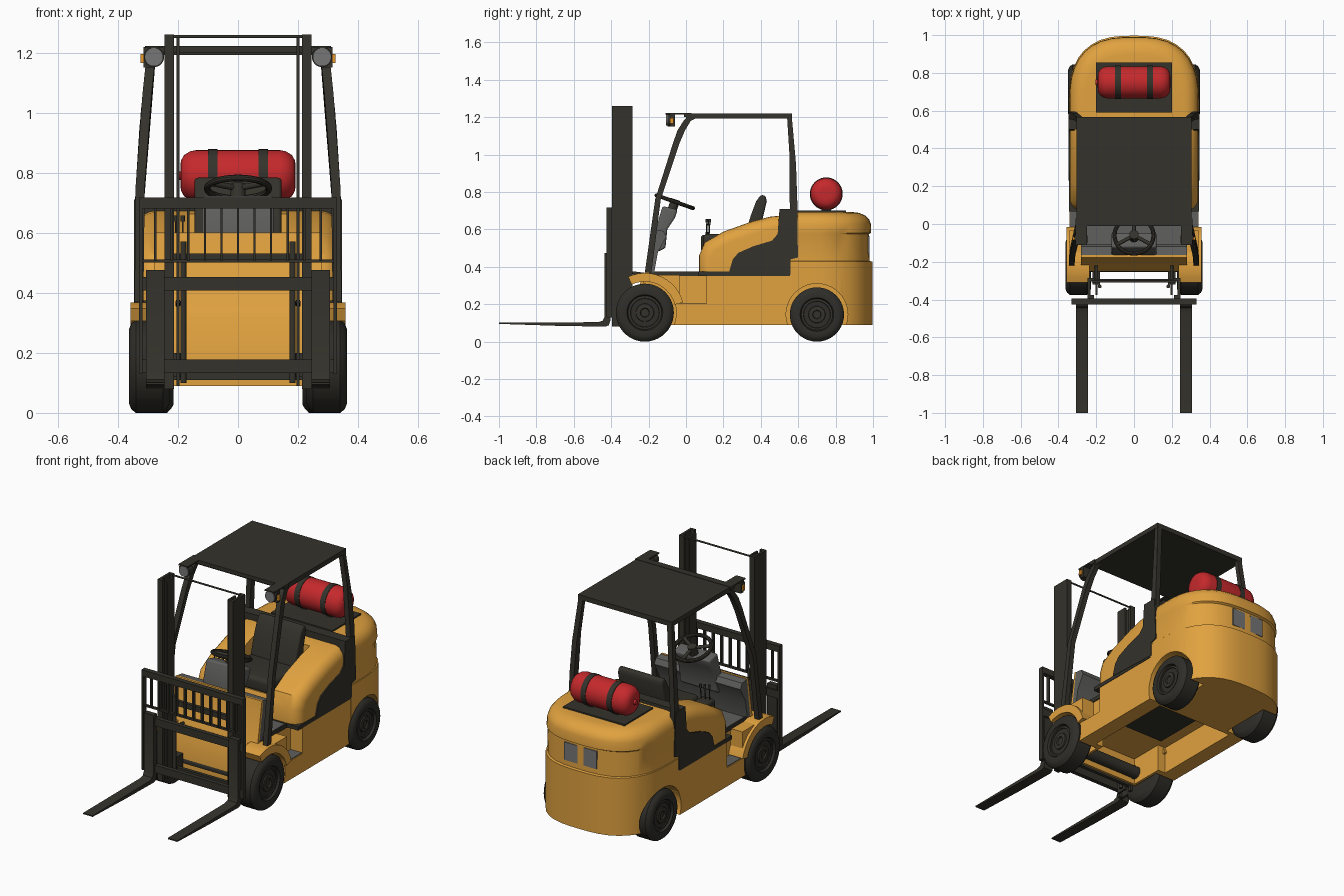
import bpy, bmesh, math
from mathutils import Vector

if "Cube" in bpy.data.objects:
    bpy.data.objects.remove(bpy.data.objects["Cube"])

def material(name, r, g, b):
    m = bpy.data.materials.new(name)
    m.use_nodes = True
    m.diffuse_color = (r, g, b, 1)
    m.node_tree.nodes["Principled BSDF"].inputs["Base Color"].default_value = (r, g, b, 1)
    return m

YELLOW = material("body yellow", .75, .36, .05)
DARK = material("frame charcoal", .034, .032, .024)
RUBBER = material("tire rubber", .028, .027, .022)
GREY = material("cab grey", .115, .115, .11)
RED = material("tank red", .56, .022, .025)
LAMP = material("lamp grey", .18, .18, .18)
AMBER = material("signal amber", .8, .3, .02)
parts = []

def apply(ob, kind, **settings):
    mod = ob.modifiers.new(kind.lower(), kind)
    for key, value in settings.items():
        setattr(mod, key, value)
    bpy.context.view_layer.objects.active = ob
    bpy.ops.object.modifier_apply(modifier=mod.name)

def finish(name, bm, mat, mirror=False, bevel=0):
    bmesh.ops.remove_doubles(bm, verts=bm.verts, dist=1e-5)
    bmesh.ops.recalc_face_normals(bm, faces=bm.faces)
    mesh = bpy.data.meshes.new(name)
    bm.to_mesh(mesh)
    bm.free()
    mesh.materials.append(mat)
    ob = bpy.data.objects.new(name, mesh)
    bpy.context.collection.objects.link(ob)
    if bevel:
        apply(ob, "BEVEL", width=bevel, segments=5, limit_method="ANGLE",
              angle_limit=math.radians(50), use_clamp_overlap=False)
    if mirror:
        apply(ob, "MIRROR", use_mirror_merge=False)
    parts.append(ob)
    return ob

def prism(name, yz, x0, x1, mat, mirror=False, bevel=0, lean=None):
    """Side profile extruded across x."""
    bm = bmesh.new()
    a, b = ([bm.verts.new((x, y, z)) for y, z in yz] for x in (x0, x1))
    bm.faces.new(a)
    bm.faces.new(b)
    for i in range(len(yz)):
        j = (i + 1) % len(yz)
        bm.faces.new((a[i], a[j], b[j], b[i]))
    if lean:
        for v in bm.verts:
            v.co.x -= lean(v.co.z)
    return finish(name, bm, mat, mirror, bevel)

def box(name, x, y, z, mat, mirror=False, bevel=0):
    return prism(name, [(y[0], z[0]), (y[1], z[0]), (y[1], z[1]), (y[0], z[1])],
                 x[0], x[1], mat, mirror, bevel)

def loft(bm, rings, cap=False):
    rings = [[bm.verts.new(p) for p in ring] for ring in rings]
    n = len(rings[0])
    for a, b in zip(rings, rings[1:]):
        for i in range(n):
            bm.faces.new((a[i], a[(i + 1) % n], b[(i + 1) % n], b[i]))
    if cap:
        bm.faces.new(rings[0])
        bm.faces.new(rings[-1])

def lathe(name, profile, cy, cz, mat, mirror=False, n=40):
    """Profile of (x, radius) turned about an axis along x."""
    bm = bmesh.new()
    turn = [2 * math.pi * i / n for i in range(n)]
    loft(bm, [[(x, cy + r * math.cos(t), cz + r * math.sin(t)) for t in turn] for x, r in profile], True)
    return finish(name, bm, mat, mirror)

def tube(name, points, r, mat, mirror=False):
    bm = bmesh.new()
    for p, q in zip(points, points[1:]):
        p, q = Vector(p), Vector(q)
        d = (q - p).normalized()
        u = d.orthogonal().normalized()
        w = d.cross(u)
        ring = [(u * math.cos(t) + w * math.sin(t)) * r for t in (math.tau * i / 20 for i in range(20))]
        loft(bm, [[p + o for o in ring], [q + o for o in ring]], True)
    return finish(name, bm, mat, mirror)

def cut(targets, cutter):
    cutter.hide_render = True
    for ob in targets:
        apply(ob, "BOOLEAN", operation="DIFFERENCE", solver="EXACT", object=cutter)
    parts.remove(cutter)
    bpy.data.objects.remove(cutter)

# Chassis, hollow below, and rounded counterweight
chassis = prism("chassis", [(-.25, .09), (-.25, .3), (-.225, .355), (.56, .355), (.56, .09)], -.342, .342, YELLOW)
half = [(.345, .555), (.345, .66), (.342, .73), (.335, .78), (.32, .83), (.295, .88), (.265, .918),
        (.225, .95), (.18, .974), (.12, .99), (.06, .996), (0, .997)]
plan = half + [(-x, y) for x, y in half[-2::-1]]
levels = [(.09, 0, 0), (.428, 0, 0), (.431, .003, .016), (.575, .004, .02), (.582, .002, .007), (.63, .006, .009),
          (.655, .014, .018), (.675, .03, .04), (.688, .055, .07), (.692, .08, .1)]
bm = bmesh.new()
loft(bm, [[(x * (1 - sx / .345), .555 + (y - .555) * (1 - sy / .442), z) for x, y in plan]
          for z, sx, sy in levels], True)
counterweight = finish("counterweight", bm, YELLOW)

# Wheel wells, side steps and belly hollow
for cy, cz, r in ((-.22, .155, .168), (.7, .145, .165)):
    cut([chassis, counterweight], lathe("well_cutter", [(.215, r), (.45, r)], cy, cz, YELLOW, True))
cut([chassis], box("step_cutter", (.265, .4), (-.035, .11), (.2, .4), YELLOW, True))
cut([chassis], box("belly_cutter", (-.25, .25), (-.03, .52), (0, .25), YELLOW))
cut([chassis], box("front_belly_cutter", (-.2, .2), (-.235, 0), (0, .25), YELLOW))
box("step_tread", (.265, .338), (-.035, .11), (.198, .204), GREY, True)
box("belly_plate", (-.17, .17), (.03, .48), (.235, .251), DARK)

# Front fenders
arc = [math.radians(15 + 100 * i / 12) for i in range(13)]
prism("front_fender", [(-.22 + r * math.cos(t), .155 + r * math.sin(t))
                       for r, row in ((.166, arc), (.212, arc[::-1])) for t in row],
      .235, .358, YELLOW, True)

# Wheels
for name, cy, R, dx in (("front_wheel", -.22, .155, 0), ("rear_wheel", .7, .145, -.014)):
    tire = [(.228, R * .4), (.228, R * .8), (.236, R - .015), (.25, R), (.34, R), (.355, R - .012),
            (.363, R * .8), (.36, R * .62), (.345, R * .58)]
    rim = [(.25, R * .57), (.348, R * .57), (.35, R * .5), (.335, R * .46), (.33, R * .34),
           (.352, R * .3), (.354, R * .16), (.346, R * .14)]
    lathe(name + "_tire", [(x + dx, r) for x, r in tire], cy, R, RUBBER, True)
    lathe(name + "_rim", [(x + dx, r) for x, r in rim], cy, R, DARK, True)
    tube(name + "_axle", [(-.26, cy, R), (.26, cy, R)], .035, DARK)

# Cab floor, front panel and dash
box("floor_trim", (-.345, .345), (.065, .56), (.352, .374), DARK)
box("cab_floor", (-.27, .27), (-.21, .1), (.35, .37), GREY)
box("floor_edge", (.262, .272), (-.21, .1), (.35, .374), DARK, True)
prism("front_panel", [(-.252, .1), (-.252, .3), (-.216, .37), (-.178, .6), (-.165, .6), (-.195, .37), (-.235, .3), (-.235, .1)],
      -.28, .28, YELLOW)
prism("dash", [(-.2, .37), (-.167, .598), (-.12, .592), (-.105, .56), (-.15, .48), (-.17, .37)],
      -.28, .28, GREY)
prism("steering_cowl", [(-.168, .58), (-.125, .725), (-.045, .705), (-.06, .66), (-.1, .6), (-.11, .5), (-.15, .48)],
      -.12, .12, GREY, bevel=.012)

# Steering wheel
center, tilt = Vector((0, -.06, .748)), -.34
bpy.ops.mesh.primitive_torus_add(location=center, rotation=(tilt, 0, 0), major_radius=.103,
                                 minor_radius=.011, major_segments=40, minor_segments=10)
wheel = bpy.context.object
wheel.name = "steering_wheel"
wheel.data.materials.append(DARK)
parts.append(wheel)
for a in (90, 210, 330):
    c, s = math.cos(math.radians(a)) * .1, math.sin(math.radians(a)) * .1
    tube("steering_spoke", [center, center + Vector((c, s * math.cos(tilt), s * math.sin(tilt)))], .01, DARK)
tube("steering_hub", [center + Vector((0, -.015, -.045)), center + Vector((0, .005, .012))], .025, DARK)

# Seat hood with a seat recess, and its dark side panels
hood = prism("seat_hood", [(.07, .28), (.07, .46), (.1, .53), (.2, .588), (.35, .642),
                           (.45, .668), (.62, .685), (.62, .28)], -.34, .34, YELLOW, bevel=.065)
cut([hood], box("hood_base_cutter", (-.5, .5), (0, .8), (.2, .372), YELLOW))
cut([hood], box("hood_rear_cutter", (-.5, .5), (.558, .8), (.2, .8), YELLOW))
cut([hood], box("recess_cutter", (-.165, .165), (0, .43), (.5, .8), YELLOW))
prism("side_panel", [(.23, .372), (.25, .44), (.28, .475), (.36, .51), (.46, .54), (.49, .575), (.5, .71),
                     (.59, .71), (.6, .45), (.56, .44), (.56, .36)], .315, .347, DARK, True)
box("rear_crossbar", (-.335, .335), (.5, .562), (.66, .71), DARK)

# Seat, console and control levers
box("seat_cushion", (-.155, .155), (.09, .4), (.49, .575), DARK, bevel=.025)
prism("seat_back", [(.31, .55), (.345, .67), (.375, .75), (.4, .785), (.425, .78), (.432, .75), (.41, .66), (.4, .55)],
      -.145, .145, DARK, bevel=.012)
box("lever_console", (-.25, -.165), (.08, .18), (.48, .57), DARK, bevel=.015)
for x, y in ((-.23, .112), (-.207, .12), (-.184, .128)):
    tube("control_lever", [(x, y - .005, .56), (x, y, .645)], .003, DARK)
    tube("lever_knob", [(x, y, .637), (x, y, .657)], .007, DARK)

# Overhead guard
def lean(z):
    return .042 * (max(z - .6, 0) / .6) ** 1.7
outer = [(-.22, .37), (-.165, .76), (-.07, 1.06), (-.045, 1.13), (-.01, 1.185), (.02, 1.21), (.05, 1.22)]
inner = [(.05, 1.192), (.025, 1.18), (-.005, 1.13), (-.035, 1.06), (-.135, .76), (-.185, .37)]
prism("front_post", outer + inner, .315, .345, DARK, True, lean=lean)
prism("rear_post", [(.54, 1.21), (.553, 1), (.555, .7), (.555, .45), (.595, .45), (.595, .75), (.588, .95), (.565, 1.21)],
      .315, .345, DARK, True, lean=lean)
box("roof", (-.305, .305), (0, .567), (1.192, 1.22), DARK)
box("lamp_bar", (-.31, .31), (-.01, .03), (1.2, 1.222), DARK)
box("lamp_bracket", (.25, .31), (-.11, .01), (1.215, 1.222), DARK, True)
box("lamp_mount", (.28, .315), (-.085, -.06), (1.15, 1.218), DARK, True)
tube("headlamp_shell", [(.28, -.1, 1.185), (.28, -.06, 1.185)], .034, DARK, True)
tube("headlamp", [(.28, -.106, 1.185), (.28, -.09, 1.185)], .031, LAMP, True)
box("turn_signal", (.314, .325), (-.085, -.068), (1.165, 1.195), AMBER, True)

# Gas tank on its plate
box("tank_plate", (-.2, .2), (.59, .855), (.685, .7), DARK)
lathe("gas_tank", [(-.192, .03), (-.19, .05), (-.18, .068), (-.16, .081), (-.14, .085), (.14, .085),
                   (.16, .081), (.18, .068), (.19, .05), (.192, .03)], .75, .79, RED)
lathe("tank_strap", [(.068, .08), (.068, .088), (.1, .088), (.1, .08)], .75, .79, DARK, True)
box("tank_cradle", (.066, .102), (.725, .775), (.695, .712), DARK, True)
tube("tank_valve", [(-.205, .75, .79), (-.18, .75, .79)], .014, RED)

# Rear lamp panels
box("rear_lamp", (.02, .105), (.95, .98), (.46, .565), LAMP, True)

# Mast
box("mast_web", (.231, .245), (-.395, -.285), (.08, 1.26), DARK, True)
for y in (-.395, -.303):
    box("mast_flange", (.213, .245), (y, y + .018), (.08, 1.26), DARK, True)
box("inner_rail", (.194, .205), (-.375, -.31), (.09, 1.25), DARK, True)
tube("mast_top_rod", [(-.235, -.295, 1.253), (.235, -.295, 1.253)], .005, DARK)
for z in (.11, .5):
    box("mast_crossbar", (-.225, .225), (-.31, -.29), (z, z + .03), DARK)
tube("lift_cylinder", [(.182, -.33, .1), (.182, -.33, .57)], .01, DARK, True)
tube("tilt_cylinder", [(.2, -.3, .37), (.2, -.22, .36)], .008, DARK, True)
box("mast_foot", (.18, .22), (-.32, -.22), (.12, .2), DARK, True)

# Carriage, load backrest and forks
for z in (.132, .407):
    box("carriage_bar", (-.325, .325), (-.42, -.395), (z, z + .045), DARK)
box("backrest_top", (-.33, .33), (-.425, -.395), (.68, .717), DARK)
box("backrest_lower_bar", (-.33, .33), (-.415, -.4), (.5, .51), DARK)
box("backrest_side", (.318, .33), (-.425, -.395), (.13, .7), DARK, True)
for i in range(-5, 6):
    x = .055 * i
    box("backrest_slat", (x - .004, x + .004), (-.42, -.4), (.505, .69), DARK)
prism("fork", [(-.405, .475), (-.435, .475), (-.435, .135), (-.445, .112), (-.47, .104), (-1, .102), (-1, .095),
               (-.7, .085), (-.43, .08), (-.412, .088), (-.405, .11)], .244, .306, DARK, True)

# Smooth shading with sharp edges kept
bpy.ops.object.select_all(action="DESELECT")
for ob in parts:
    ob.select_set(True)
bpy.context.view_layer.objects.active = parts[0]
bpy.ops.object.shade_smooth_by_angle(angle=math.radians(35))
